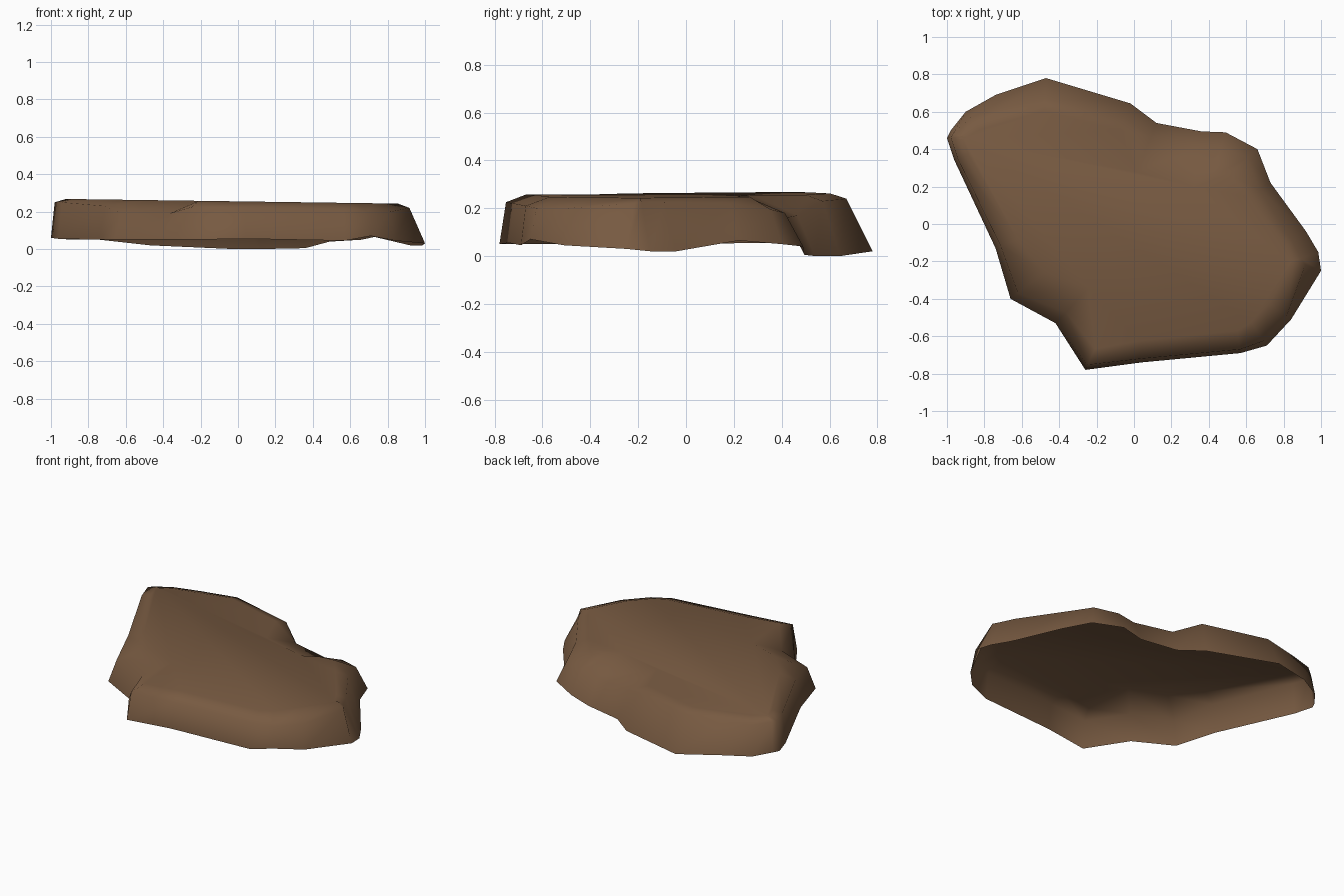
import bpy, bmesh
from mathutils import Vector

if "Cube" in bpy.data.objects:
    bpy.data.objects.remove(bpy.data.objects["Cube"])

# Slab outline, clockwise: x, y, ground height, shoulder inset, shoulder height
RIM = [
    (-1.00, 0.46, .06, .02, .25), (-0.98, 0.50, .06, .02, .25), (-0.90, 0.60, .05, .04, .24),
    (-0.74, 0.69, .05, .08, .24), (-0.47, 0.78, .02, .11, .24), (-0.02, 0.645, .00, .08, .23),
    (0.12, 0.54, .00, .08, .17), (0.36, 0.495, .005, .08, .16), (0.49, 0.49, .04, .08, .18),
    (0.66, 0.40, .05, .07, .195), (0.73, 0.22, .065, .07, .22), (0.92, -0.04, .02, .09, .225),
    (0.985, -0.15, .02, .10, .225), (1.00, -0.25, .03, .09, .22), (0.84, -0.51, .045, .03, .20),
    (0.71, -0.65, .07, .03, .20), (0.57, -0.69, .045, .02, .21), (0.04, -0.74, .055, .02, .22),
    (-0.26, -0.78, .05, .03, .225), (-0.42, -0.53, .05, .08, .19), (-0.66, -0.40, .05, .05, .19),
    (-0.74, -0.13, .05, .03, .23), (-0.96, 0.34, .055, .02, .25),
]
COUNT = len(RIM)


def top_z(x):
    """Height of the gently tilted top."""
    return 0.255 - 0.014 * x


def inward(i):
    """Inward direction at a rim corner."""
    p, q = RIM[i - 1], RIM[(i + 1) % COUNT]
    t = Vector((q[0] - p[0], q[1] - p[1])).normalized()
    return Vector((t.y, -t.x))


bm = bmesh.new()
rim, shoulder, top = [], [], []
for i, (x, y, z, inset, height) in enumerate(RIM):
    n = inward(i)
    # A lower shoulder gets a longer slope up to the top
    reach = inset + 0.02 + 2.2 * (top_z(x) - height)
    tx, ty = x + n.x * reach, y + n.y * reach
    rim.append(bm.verts.new((x, y, z)))
    shoulder.append(bm.verts.new((x + n.x * inset, y + n.y * inset, height)))
    top.append(bm.verts.new((tx, ty, top_z(tx))))

# Side wall and sloped shoulder; the underside stays open
for lower, upper in ((rim, shoulder), (shoulder, top)):
    for i in range(COUNT):
        j = (i + 1) % COUNT
        bm.faces.new((lower[j], lower[i], upper[i], upper[j]))

# Flat top
bm.faces.new(list(reversed(top)))
bm.normal_update()

mesh = bpy.data.meshes.new("rock_slab")
bm.to_mesh(mesh)
bm.free()
slab = bpy.data.objects.new("rock_slab", mesh)
bpy.context.collection.objects.link(slab)

brown = bpy.data.materials.new("earth brown")
brown.diffuse_color = (0.185, 0.102, 0.053, 1)
brown.use_nodes = True
brown.node_tree.nodes["Principled BSDF"].inputs["Base Color"].default_value = brown.diffuse_color
mesh.materials.append(brown)

bpy.context.view_layer.objects.active = slab
slab.select_set(True)
bpy.ops.object.shade_smooth_by_angle(angle=1.4)
